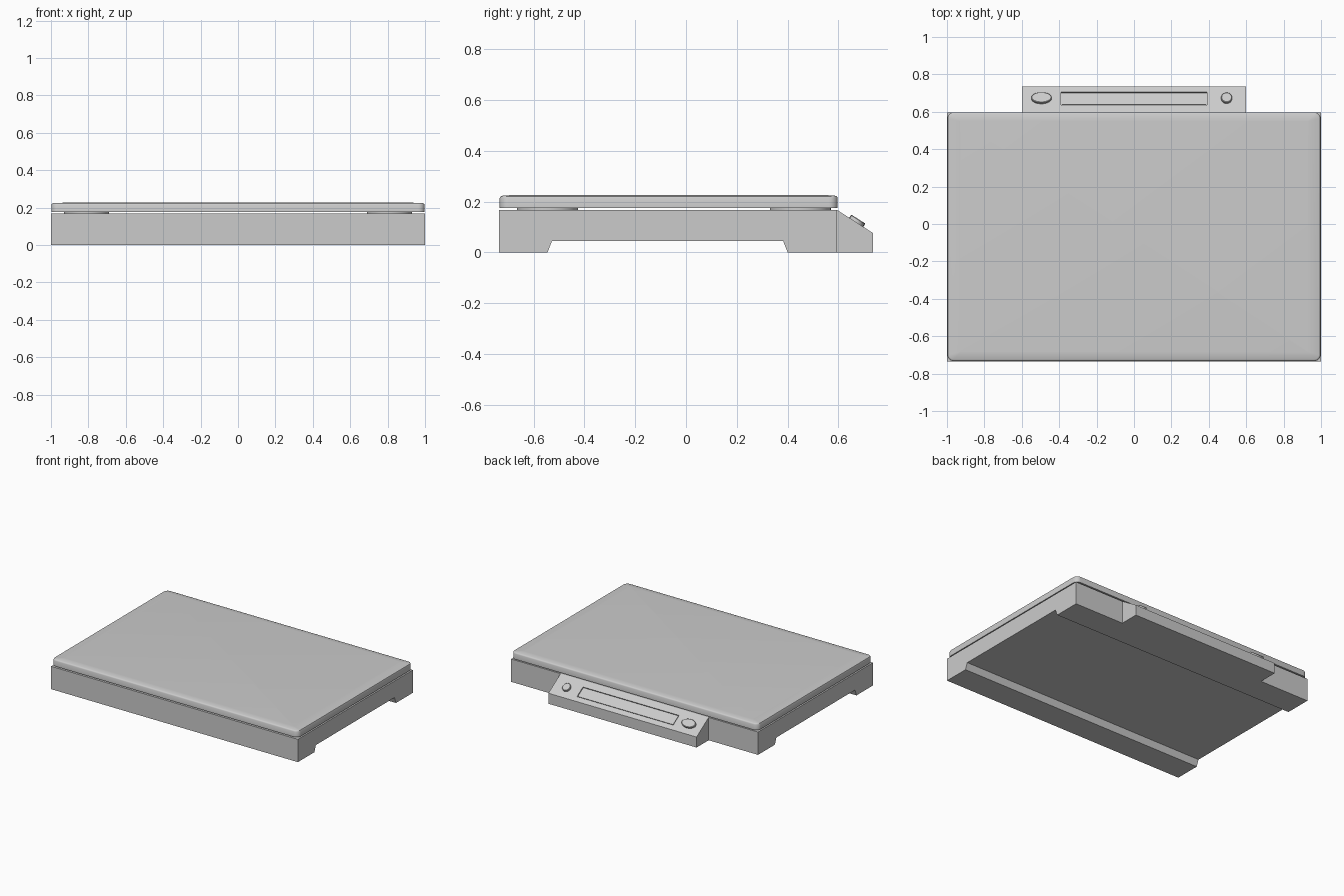
import bpy, bmesh, math
from mathutils import Matrix, Vector

if "Cube" in bpy.data.objects:
    bpy.data.objects.remove(bpy.data.objects["Cube"])


def finish(name, bm, smooth=False):
    bmesh.ops.recalc_face_normals(bm, faces=bm.faces)
    mesh = bpy.data.meshes.new(name)
    bm.to_mesh(mesh)
    bm.free()
    ob = bpy.data.objects.new(name, mesh)
    bpy.context.collection.objects.link(ob)
    if smooth:
        bpy.ops.object.select_all(action='DESELECT')
        bpy.context.view_layer.objects.active = ob
        ob.select_set(True)
        bpy.ops.object.shade_smooth_by_angle(angle=math.radians(40))
    return ob


def extrude_x(name, profile, half):
    """Extrude a closed (y, z) profile from -half to half along x."""
    bm = bmesh.new()
    face = bm.faces.new([bm.verts.new((-half, y, z)) for y, z in profile])
    new = bmesh.ops.extrude_face_region(bm, geom=[face])['geom']
    bmesh.ops.translate(bm, vec=(2 * half, 0, 0),
                        verts=[v for v in new if isinstance(v, bmesh.types.BMVert)])
    return finish(name, bm)


def loft(name, rings, matrix=Matrix()):
    """Skin a stack of equal-length rings and cap both ends."""
    bm = bmesh.new()
    rows = [[bm.verts.new(matrix @ Vector(p)) for p in ring] for ring in rings]
    n = len(rows[0])
    for a, b in zip(rows, rows[1:]):
        for i in range(n):
            bm.faces.new((a[i], a[(i + 1) % n], b[(i + 1) % n], b[i]))
    bm.faces.new(rows[0][::-1])
    bm.faces.new(rows[-1])
    return finish(name, bm, True)


def rounded_rect(hx, y0, y1, r, z, steps=6):
    pts = []
    corners = ((hx - r, y1 - r), (r - hx, y1 - r), (r - hx, y0 + r), (hx - r, y0 + r))
    for k, (cx, cy) in enumerate(corners):
        for i in range(steps + 1):
            a = math.pi / 2 * (k + i / steps)
            pts.append((cx + r * math.cos(a), cy + r * math.sin(a), z))
    return pts


def ellipse(rx, ry, z, n=40):
    return [(rx * math.cos(2 * math.pi * i / n), ry * math.sin(2 * math.pi * i / n), z)
            for i in range(n)]


# Base housing with the shallow channel underneath
extrude_x("base_housing", [(-0.735, 0), (-0.545, 0), (-0.527, 0.046), (0.382, 0.046),
                           (0.40, 0), (0.595, 0), (0.595, 0.167), (-0.735, 0.167)], 1.0)

# Round pads carrying the weighing plate
for side, sx in (("left", -0.81), ("right", 0.81)):
    for end, sy in (("front", -0.545), ("back", 0.45)):
        loft(f"{end}_{side}_pad", [ellipse(0.12, 0.12, 0.165), ellipse(0.12, 0.12, 0.177)],
             Matrix.Translation((sx, sy, 0)))

# Weighing plate: rounded corners, softly sloped rim, flat centre
loft("weighing_plate", [
    rounded_rect(0.998, -0.733, 0.597, 0.035, 0.175),
    rounded_rect(0.998, -0.733, 0.597, 0.035, 0.214),
    rounded_rect(0.995, -0.730, 0.594, 0.032, 0.220),
    rounded_rect(0.988, -0.724, 0.588, 0.026, 0.223),
    rounded_rect(0.930, -0.685, 0.550, 0.002, 0.226)])

# Sloped control panel on the back
panel = extrude_x("control_panel", [(0.595, 0), (0.735, 0), (0.735, 0.077), (0.595, 0.167)], 0.6)
tilt = math.atan2(0.09, 0.14)


def on_slope(x, y=0.67):
    z = 0.167 - (y - 0.595) * 0.09 / 0.14
    return Matrix.Translation((x, y, z)) @ Matrix.Rotation(-tilt, 4, 'X')


# Recess for the display
bm = bmesh.new()
bmesh.ops.create_cube(bm, size=1, matrix=on_slope(0) @ Matrix.Diagonal((0.78, 0.082, 0.016, 1)))
cutter = finish("display_cutter", bm)
cutter.hide_render = True
cutter.hide_viewport = True
cut = panel.modifiers.new("display_recess", 'BOOLEAN')
cut.operation = 'DIFFERENCE'
cut.solver = 'EXACT'
cut.object = cutter

# Display window inside the recess
bm = bmesh.new()
bmesh.ops.create_cube(bm, size=1, matrix=on_slope(0) @ Matrix.Translation((0, 0, -0.006))
                      @ Matrix.Diagonal((0.77, 0.074, 0.008, 1)))
finish("display_window", bm)

# Round and oval push buttons
for name, x, rx, ry in (("round_button", 0.495, 0.029, 0.031), ("oval_button", -0.495, 0.054, 0.033)):
    loft(name, [ellipse(rx, ry, -0.01), ellipse(rx, ry, 0.012),
                ellipse(rx - 0.003, ry - 0.003, 0.015)], on_slope(x))
